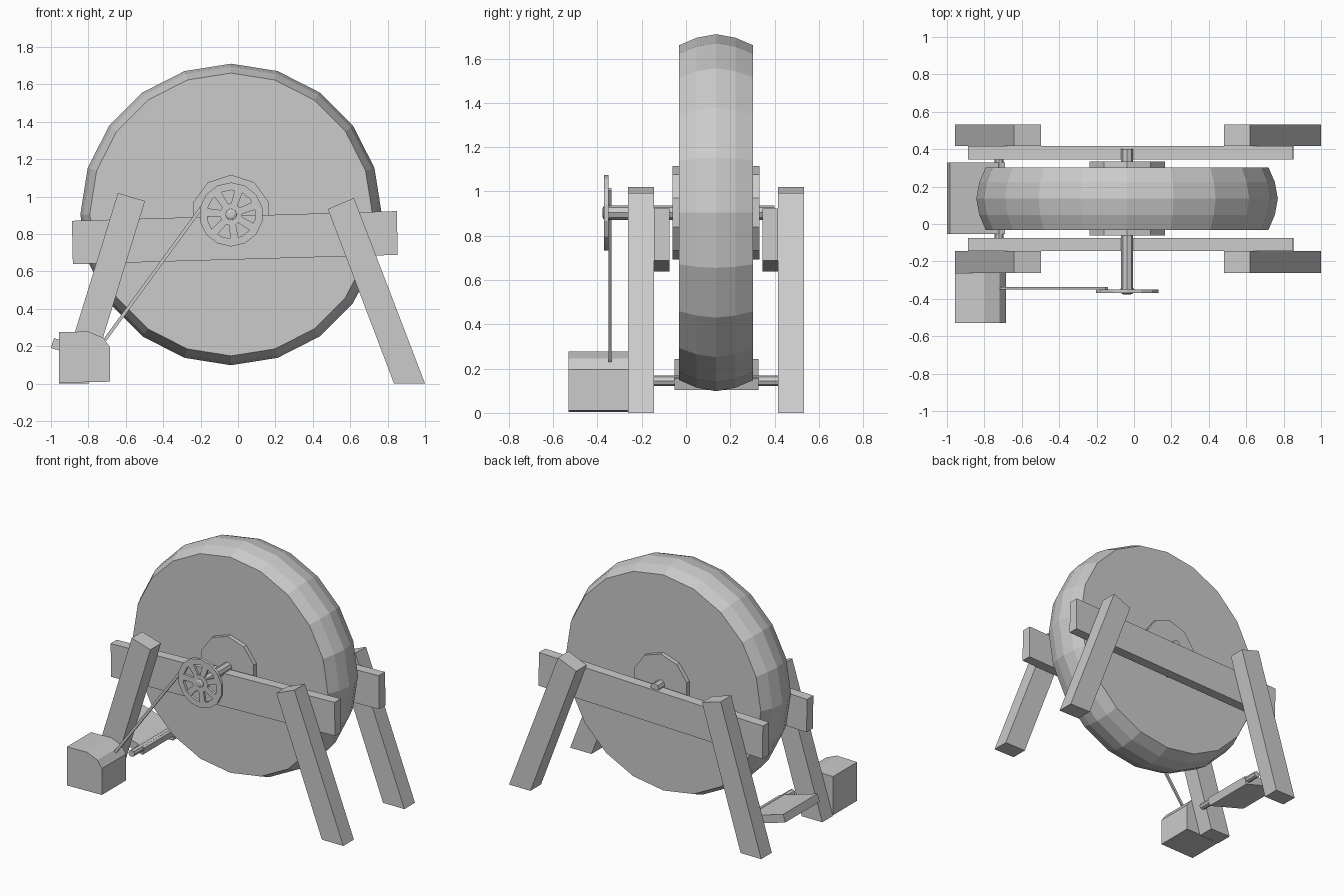
import bpy, bmesh
from math import sin, cos, pi
from mathutils import Vector

cube = bpy.data.objects.get("Cube")
if cube:
    bpy.data.objects.remove(cube, do_unlink=True)

grey = bpy.data.materials.new("plain_grey")
grey.use_nodes = True
colour = (0.6, 0.6, 0.6, 1)
grey.diffuse_color = colour
grey.node_tree.nodes["Principled BSDF"].inputs["Base Color"].default_value = colour

AX, AZ = -0.037, 0.904      # axle position
MID = 0.136                 # centre plane of the stone


def finish(name, bm):
    bmesh.ops.recalc_face_normals(bm, faces=bm.faces)
    mesh = bpy.data.meshes.new(name)
    bm.to_mesh(mesh)
    bm.free()
    mesh.materials.append(grey)
    obj = bpy.data.objects.new(name, mesh)
    bpy.context.collection.objects.link(obj)
    return obj


def slab(name, outline, y0, y1):
    """Extrude an (x, z) outline along y."""
    bm = bmesh.new()
    face = bm.faces.new([bm.verts.new((x, y0, z)) for x, z in outline])
    ext = bmesh.ops.extrude_face_region(bm, geom=[face])["geom"]
    moved = [v for v in ext if isinstance(v, bmesh.types.BMVert)]
    bmesh.ops.translate(bm, verts=moved, vec=(0, y1 - y0, 0))
    return finish(name, bm)


def lathe(name, profile, sides, x=AX, z=AZ, closed=False):
    """Turn a (y, radius) profile about an axis along y."""
    bm = bmesh.new()
    rings = [[bm.verts.new((x + r * sin(2 * pi * i / sides), y,
                            z + r * cos(2 * pi * i / sides)))
              for i in range(sides)] for y, r in profile]
    pairs = list(zip(rings, rings[1:]))
    if closed:
        pairs.append((rings[-1], rings[0]))
    else:
        bm.faces.new(rings[0])
        bm.faces.new(rings[-1])
    for a, b in pairs:
        for i in range(sides):
            j = (i + 1) % sides
            bm.faces.new((a[i], a[j], b[j], b[i]))
    return finish(name, bm)


# Grinding stone with a crowned rim, and its hub plates
lathe("stone", [(MID - 0.167, 0.756), (MID - 0.088, 0.79), (MID, 0.806),
                (MID + 0.088, 0.79), (MID + 0.167, 0.756)], 20)
for name, side in (("front_hub", -1), ("back_hub", 1)):
    lathe(name, [(MID + side * 0.16, 0.212), (MID + side * 0.197, 0.212)], 10)
lathe("axle", [(-0.36, 0.032), (0.4, 0.032)], 8)

# Frame: a leg pair and a rail on each side of the stone
left_leg = [(0.48, 0.933), (0.62, 0.992), (1.0, 0), (0.834, 0)]
right_leg = [(-0.642, 1.019), (-0.497, 0.976), (-0.797, 0), (-0.957, 0)]
rail = [(-0.888, 0.87), (0.85, 0.922), (0.853, 0.688), (-0.883, 0.638)]
for end, side in (("front", -1), ("back", 1)):
    inner, outer = MID + side * 0.28, MID + side * 0.397
    slab(end + "_left_leg", left_leg, inner, outer)
    slab(end + "_right_leg", right_leg, inner, outer)
    slab(end + "_rail", rail, MID + side * 0.21, inner)

# Spoked drive wheel
Y0, Y1 = -0.37, -0.349
lathe("drive_wheel_rim", [(Y0, 0.171), (Y1, 0.171), (Y1, 0.13), (Y0, 0.13)], 14, closed=True)
lathe("drive_wheel_centre", [(Y0, 0.06), (Y1, 0.06)], 14)
for k in range(7):
    a = 2 * pi * (k + 0.35) / 7
    out, across = Vector((sin(a), cos(a))), Vector((cos(a), -sin(a)))
    centre = Vector((AX, AZ))
    pts = [centre + out * r + across * w for r, w in
           ((0.05, -0.018), (0.05, 0.018), (0.136, 0.022), (0.136, -0.022))]
    slab("drive_wheel_spoke", pts, Y0 + 0.002, Y1 - 0.002)
lathe("drive_wheel_cap", [(-0.378, 0.016), (-0.372, 0.03), (-0.36, 0.036), (-0.345, 0.036)], 8)

# Drive rod between the box and the wheel
low, high = Vector((-0.71, 0.235)), Vector((-0.145, 1.01))
d = (high - low).normalized() * 0.009
n = Vector((-d.y, d.x))
slab("drive_rod", [low + n, high + n, high - n, low - n], -0.349, -0.336)

# Box with a rounded shoulder
slab("drive_box", [(-0.957, 0.275), (-0.8, 0.278), (-0.72, 0.245),
                   (-0.685, 0.195), (-0.685, 0.01), (-0.957, 0.004)], -0.53, -0.262)

# Tilted treadle on its pivot rod
slab("treadle", [(-0.984, 0.243), (-1.0, 0.19), (-0.705, 0.103), (-0.69, 0.156)], -0.053, 0.328)
lathe("treadle_pivot", [(-0.15, 0.023), (0.42, 0.023)], 8, x=-0.722, z=0.145)
